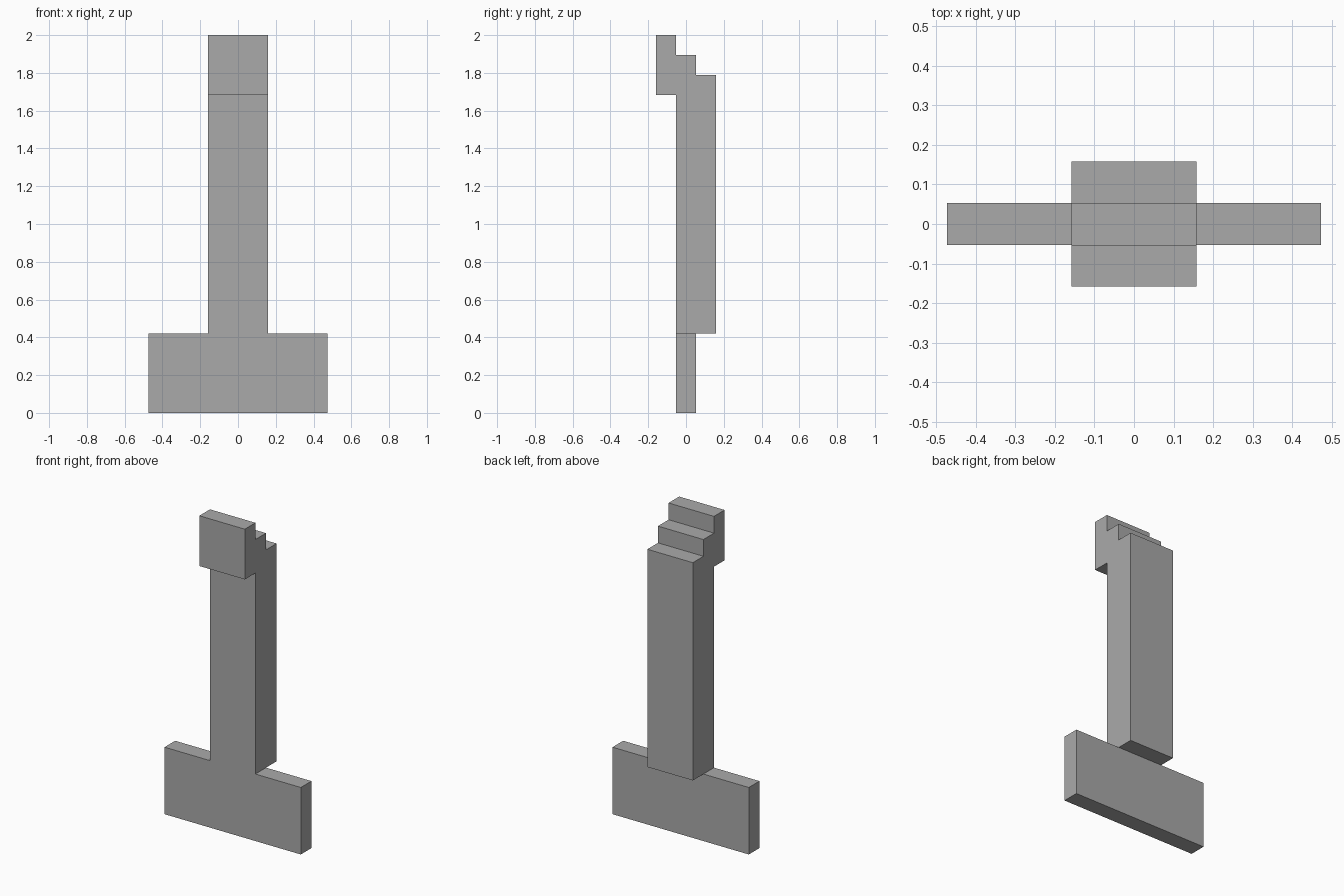
import bpy
import bmesh

cube = bpy.data.objects.get("Cube")
if cube:
    bpy.data.objects.remove(cube, do_unlink=True)

U = 2 / 19  # one block of the stepped design

grey = bpy.data.materials.new("plain grey")
grey.use_nodes = True
colour = (0.4, 0.4, 0.4, 1)
grey.diffuse_color = colour
grey.node_tree.nodes["Principled BSDF"].inputs["Base Color"].default_value = colour


def extrude_profile(name, profile, half_width):
    """Extrude a side outline of (y, z) blocks symmetrically along x."""
    bm = bmesh.new()
    face = bm.faces.new([bm.verts.new((-half_width * U, y * U, z * U)) for y, z in profile])
    result = bmesh.ops.extrude_face_region(bm, geom=[face])
    moved = [g for g in result["geom"] if isinstance(g, bmesh.types.BMVert)]
    bmesh.ops.translate(bm, verts=moved, vec=(2 * half_width * U, 0, 0))
    bmesh.ops.recalc_face_normals(bm, faces=bm.faces[:])
    mesh = bpy.data.meshes.new(name)
    bm.to_mesh(mesh)
    bm.free()
    mesh.materials.append(grey)
    obj = bpy.data.objects.new(name, mesh)
    bpy.context.collection.objects.link(obj)
    return obj


# Wide upright slab at the bottom
extrude_profile("base_slab", [(-.5, 0), (.5, 0), (.5, 4), (-.5, 4)], 4.5)

# Tall post with a stepped top and a front overhang
extrude_profile("stepped_post", [
    (-.5, 4), (1.5, 4), (1.5, 17), (.5, 17), (.5, 18),
    (-.5, 18), (-.5, 19), (-1.5, 19), (-1.5, 16), (-.5, 16),
], 1.5)
